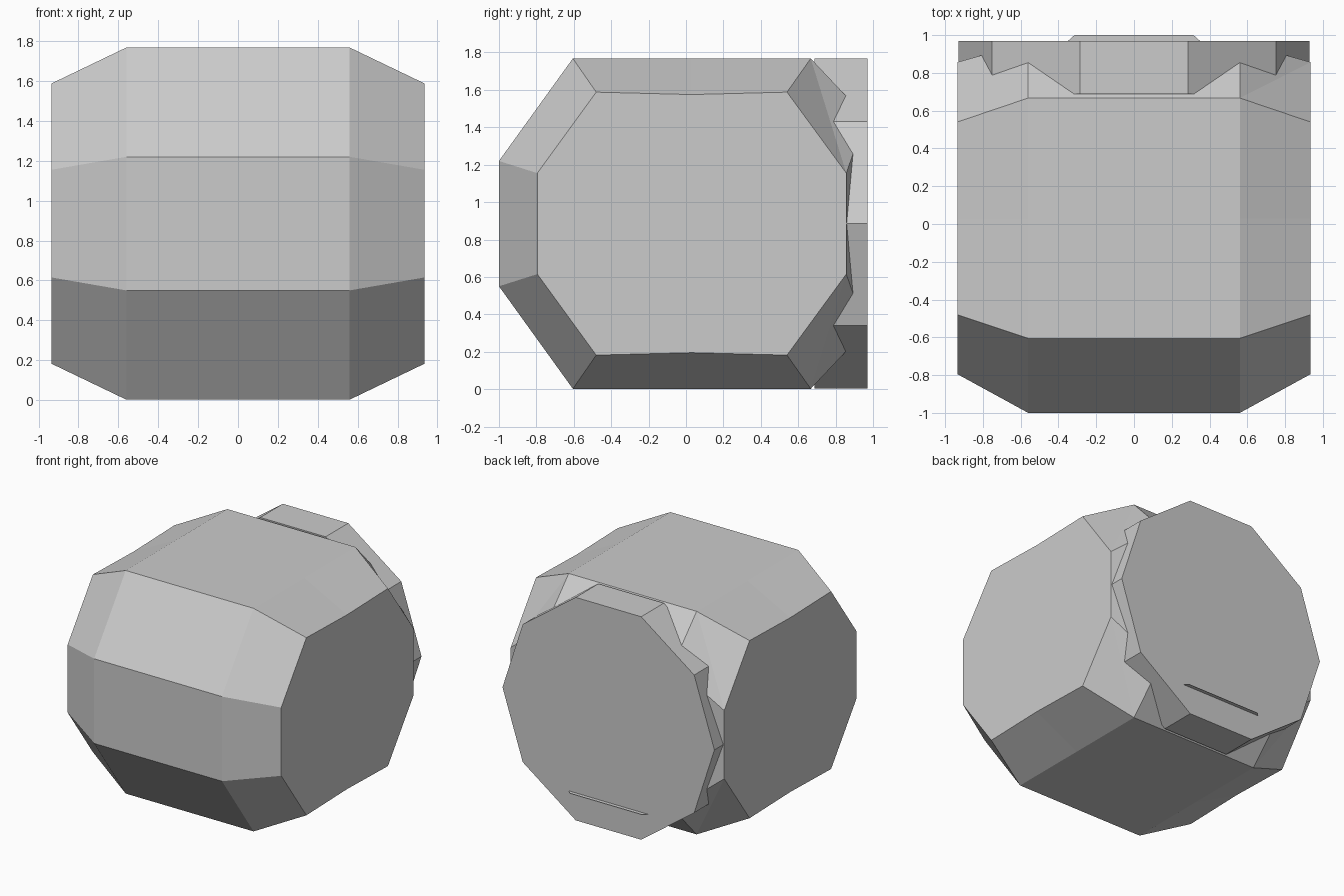
import bpy, bmesh, math

if "Cube" in bpy.data.objects:
    bpy.data.objects.remove(bpy.data.objects["Cube"])

MID_Z = 0.885


def make_object(name, bm):
    bmesh.ops.recalc_face_normals(bm, faces=bm.faces)
    mesh = bpy.data.meshes.new(name)
    bm.to_mesh(mesh)
    bm.free()
    obj = bpy.data.objects.new(name, mesh)
    bpy.context.collection.objects.link(obj)
    return obj


def full_section(upper):
    # mirror the upper half of a (y, height above middle) outline downwards
    return upper + [(y, -h) for y, h in reversed(upper)]


# faceted body: wide middle section and smaller end sections
middle = full_section([(-1.0, 0.335), (-0.605, 0.883), (0.03, 0.883),
                       (0.667, 0.883), (0.962, 0.57)])
end = full_section([(-0.795, 0.27), (-0.48, 0.703), (0.03, 0.69),
                    (0.54, 0.703), (0.857, 0.27)])
bm = bmesh.new()
rings = []
for x, section in ((-0.935, end), (-0.56, middle), (0.56, middle), (0.935, end)):
    rings.append([bm.verts.new((x, y, MID_Z + h)) for y, h in section])
n = len(middle)
for k in range(3):
    a, b = rings[k], rings[k + 1]
    for i in range(n):
        j = (i + 1) % n
        if k != 1 and i in (3, 5):
            # back bevel corners fold along a diagonal
            if (i == 3) == (k == 2):
                bm.faces.new((a[i], a[j], b[j]))
                bm.faces.new((a[i], b[j], b[i]))
            else:
                bm.faces.new((a[i], a[j], b[i]))
                bm.faces.new((a[j], b[j], b[i]))
        else:
            bm.faces.new((a[i], a[j], b[j], b[i]))
bm.faces.new(rings[0])
bm.faces.new(rings[3])
make_object("body", bm)

# ten-sided disc on the back
bm = bmesh.new()
R = 0.928
loops = [[bm.verts.new((R * math.cos(i * math.pi / 5), y,
                        MID_Z + R * math.sin(i * math.pi / 5)))
          for i in range(10)] for y in (0.687, 0.97)]
for i in range(10):
    j = (i + 1) % 10
    bm.faces.new((loops[0][i], loops[0][j], loops[1][j], loops[1][i]))
for loop in loops:
    bm.faces.new(loop)
make_object("back_disc", bm)

# thin lip poking out low on the disc
bm = bmesh.new()
bm.faces.new([bm.verts.new((x, y, 0.22)) for x, y in
              ((-0.36, 0.96), (0.36, 0.96), (0.315, 1.0), (-0.315, 1.0))])
make_object("disc_lip", bm)
